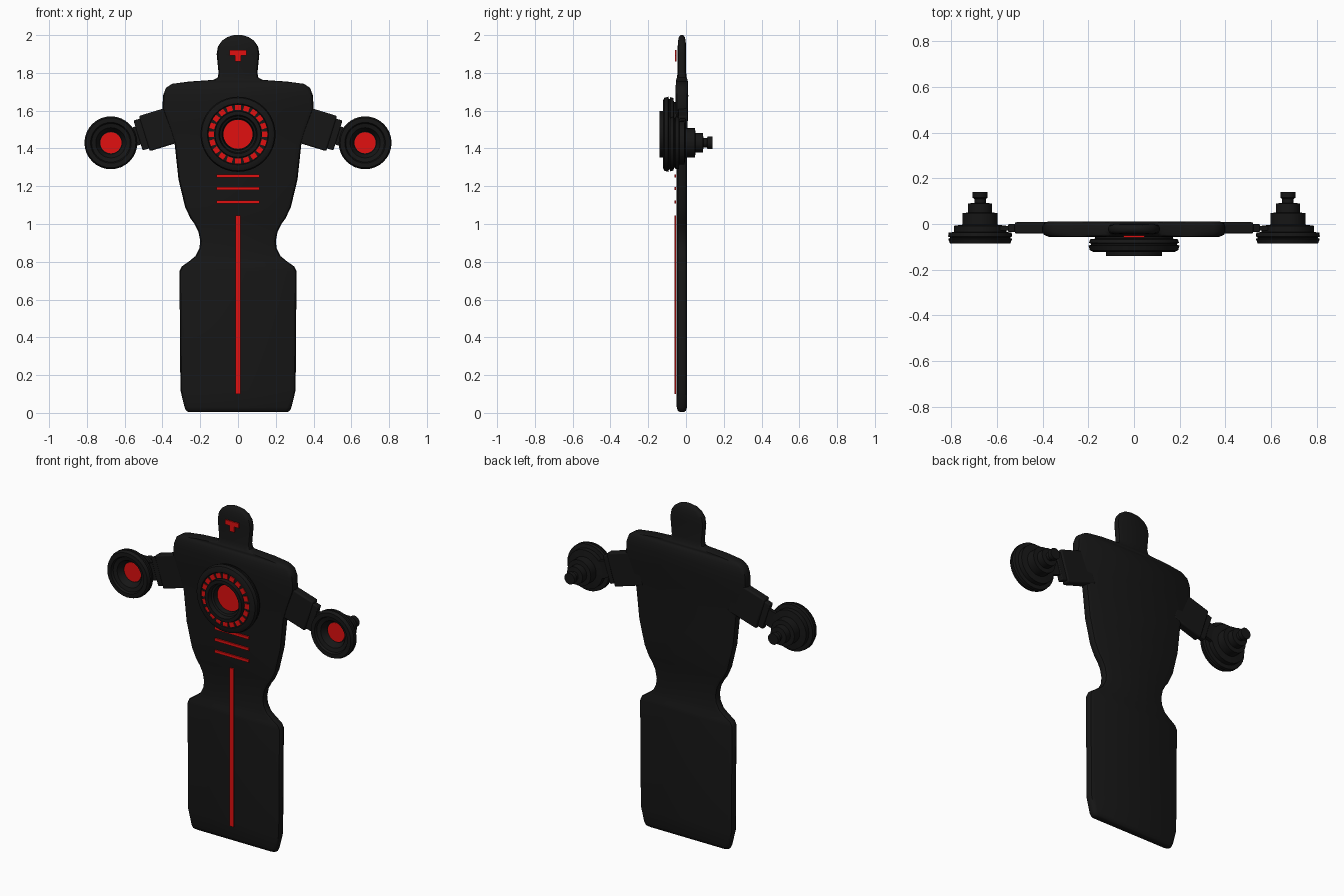
import bpy, bmesh
from math import radians, sin, cos, pi
from mathutils import Matrix, Vector


def material(name, color):
    m = bpy.data.materials.new(name)
    m.diffuse_color = color
    return m


BLACK = material("matte_black", (0.008, 0.008, 0.008, 1))
RED = material("glow_red", (0.75, 0.005, 0.005, 1))


def finish(bm, name, mat, mirror=False, bevel=0, smooth=35):
    bmesh.ops.recalc_face_normals(bm, faces=bm.faces)
    me = bpy.data.meshes.new(name)
    bm.to_mesh(me)
    bm.free()
    me.materials.append(mat)
    ob = bpy.data.objects.new(name, me)
    bpy.context.collection.objects.link(ob)
    bpy.ops.object.select_all(action='DESELECT')
    bpy.context.view_layer.objects.active = ob
    ob.select_set(True)
    bpy.ops.object.shade_smooth_by_angle(angle=radians(smooth))
    if bevel:
        b = ob.modifiers.new("bevel", 'BEVEL')
        b.width, b.segments = bevel, 2
    if mirror:
        ob.modifiers.new("mirror", 'MIRROR').use_bisect_axis[0] = False
    return ob


def add_box(bm, center, size, tilt=0):
    m = (Matrix.Translation(center) @ Matrix.Rotation(tilt, 4, 'Y')
         @ Matrix.Diagonal((*size, 1)))
    bmesh.ops.create_cube(bm, size=1, matrix=m)


def box(name, center, size, mat, tilt=0, **kw):
    bm = bmesh.new()
    add_box(bm, center, size, tilt)
    return finish(bm, name, mat, **kw)


def lathe(name, profile, cx, cz, mat, steps=32, **kw):
    # Turn (radius, y) points around an axis parallel to y
    bm = bmesh.new()
    vs = [bm.verts.new((cx + r, y, cz)) for r, y in profile]
    es = [bm.edges.new(p) for p in zip(vs, vs[1:])]
    bmesh.ops.spin(bm, geom=vs + es, cent=(cx, 0, cz), axis=(0, 1, 0),
                   angle=2 * pi, steps=steps)
    bmesh.ops.remove_doubles(bm, verts=bm.verts, dist=1e-5)
    return finish(bm, name, mat, **kw)


# Flat body: rounded cross-sections (z, half width, half thickness)
rows = [(0.005, 0.262, 0.012), (0.012, 0.275, 0.022), (0.03, 0.283, 0.027),
        (0.12, 0.305, 0.028), (0.75, 0.31, 0.028), (0.775, 0.298, 0.028),
        (0.80, 0.262, 0.028), (0.83, 0.225, 0.028), (0.87, 0.205, 0.028),
        (0.91, 0.2, 0.028), (0.96, 0.21, 0.028), (1.0, 0.23, 0.028),
        (1.03, 0.252, 0.028), (1.09, 0.28, 0.028), (1.235, 0.315, 0.028),
        (1.42, 0.335, 0.028), (1.50, 0.36, 0.03), (1.61, 0.4, 0.033),
        (1.68, 0.397, 0.034), (1.72, 0.382, 0.033), (1.742, 0.35, 0.032),
        (1.754, 0.26, 0.032), (1.763, 0.13, 0.03), (1.775, 0.108, 0.026),
        (1.80, 0.103, 0.023), (1.90, 0.113, 0.022), (1.94, 0.106, 0.022),
        (1.97, 0.085, 0.02), (1.99, 0.055, 0.016), (2.0, 0.022, 0.007)]
bm = bmesh.new()
rings = []
for z, w, t in rows:
    q = [(w, 0.3 * t), (w - 0.006, 0.75 * t), (max(w - 0.024, 0.4 * w), t)]
    loop = (q + [(-x, y) for x, y in reversed(q)]
            + [(-x, -y) for x, y in q] + [(x, -y) for x, y in reversed(q)])
    rings.append([bm.verts.new((x, y - 0.022, z)) for x, y in loop])
for a, b in zip(rings, rings[1:]):
    for i in range(12):
        j = (i + 1) % 12
        bm.faces.new((a[i], a[j], b[j], b[i]))
bm.faces.new(rings[0])
bm.faces.new(rings[-1])
finish(bm, "body", BLACK, smooth=40)

# Arms: upper block, cuff and wrist on each side
tilt = radians(17)
box("upper_arm", (0.40, -0.017, 1.508), (0.20, 0.05, 0.195), BLACK, tilt,
    mirror=True, bevel=0.008)
box("arm_cuff", (0.505, -0.018, 1.476), (0.05, 0.034, 0.165), BLACK, tilt,
    mirror=True, bevel=0.005)
box("wrist", (0.55, -0.018, 1.462), (0.07, 0.02, 0.10), BLACK, tilt,
    mirror=True)

# Hand emitters: stepped back cone with a dished front
HX, HZ = 0.673, 1.43
lathe("hand_emitter",
      [(0, 0.14), (0.033, 0.14), (0.033, 0.115), (0.025, 0.11),
       (0.025, 0.092), (0.052, 0.09), (0.052, 0.05), (0.077, 0.048),
       (0.077, -0.003), (0.115, -0.008), (0.115, -0.035), (0.138, -0.038),
       (0.14, -0.055), (0.132, -0.058), (0.132, -0.062), (0.14, -0.065),
       (0.132, -0.085), (0.108, -0.085), (0.102, -0.072), (0.08, -0.066),
       (0.06, -0.03), (0, -0.03)], HX, HZ, BLACK, mirror=True)
lathe("hand_light", [(0, -0.034), (0.056, -0.034), (0.056, -0.029), (0, -0.029)],
      HX, HZ, RED, mirror=True)

# Chest reactor housing and core
CZ = 1.475
lathe("chest_reactor",
      [(0, -0.045), (0.17, -0.045), (0.17, -0.064), (0.192, -0.067),
       (0.197, -0.083), (0.187, -0.086), (0.187, -0.091), (0.199, -0.094),
       (0.193, -0.115), (0.178, -0.122), (0.162, -0.122), (0.158, -0.117),
       (0.124, -0.117), (0.122, -0.14), (0.102, -0.14), (0.096, -0.115),
       (0.085, -0.11), (0.08, -0.08), (0, -0.08)], 0, CZ, BLACK, steps=40)
lathe("reactor_core", [(0, -0.085), (0.077, -0.085), (0.077, -0.079), (0, -0.079)],
      0, CZ, RED)

# Ring of lit ticks
bm = bmesh.new()
for i in range(20):
    a = 2 * pi * i / 20
    add_box(bm, (0.142 * cos(a), -0.118, CZ - 0.142 * sin(a)),
            (0.028, 0.006, 0.03), a)
finish(bm, "reactor_ticks", RED)

# Stripes on the belly and the long front line
for i, z in enumerate((1.255, 1.187, 1.117)):
    box(f"belly_stripe_{i + 1}", (0, -0.057, z), (0.225, 0.008, 0.016), RED)
box("front_line", (0, -0.057, 0.572), (0.024, 0.008, 0.945), RED)

# Visor mark on the face
box("visor_bar", (0, -0.055, 1.907), (0.09, 0.008, 0.028), RED)
box("visor_stem", (0, -0.055, 1.877), (0.03, 0.008, 0.034), RED)
